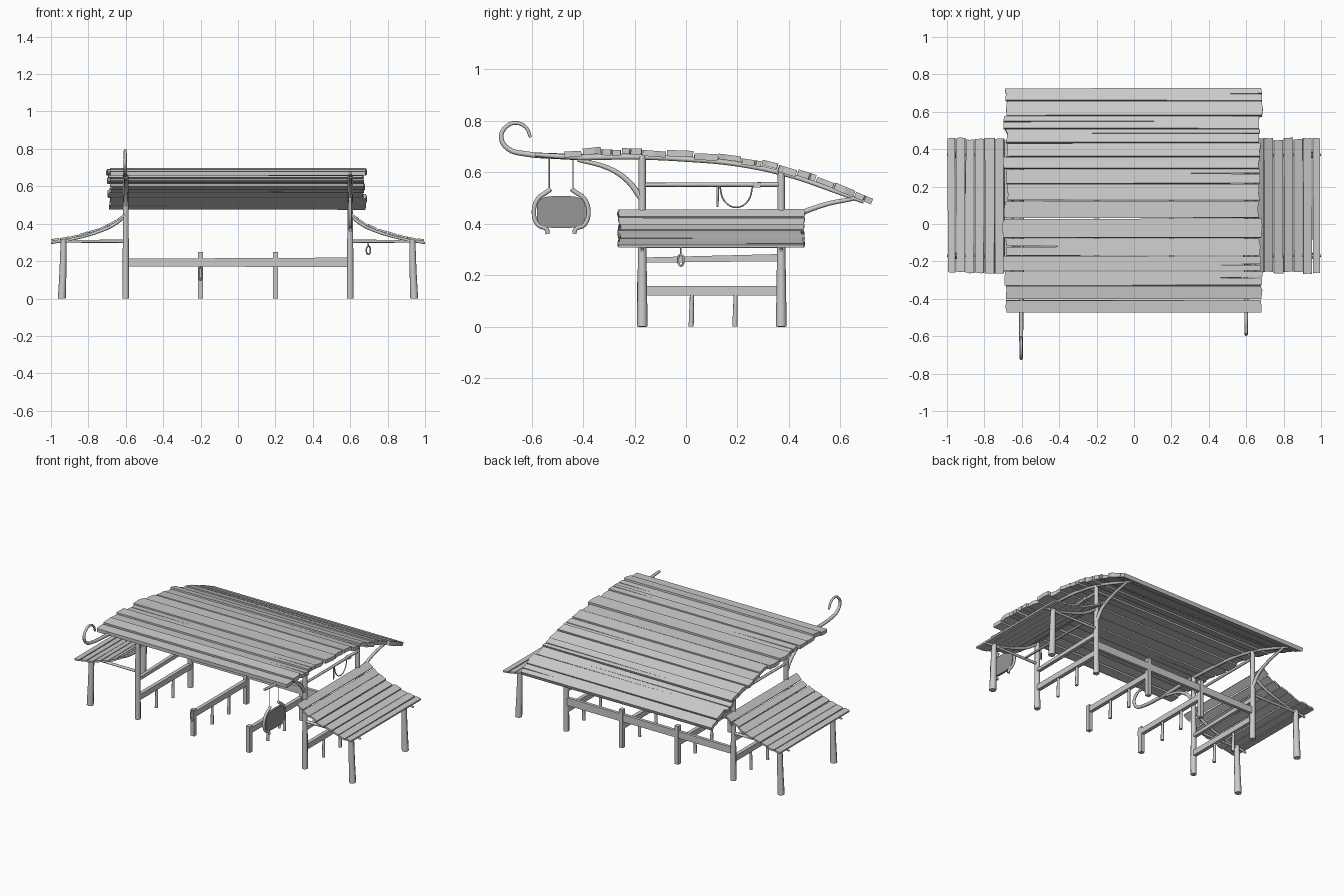
import bpy, bmesh, math, random
from mathutils import Vector

if "Cube" in bpy.data.objects:
    bpy.data.objects.remove(bpy.data.objects["Cube"])

random.seed(4)
R = random.uniform
FRONT, BACK = -0.17, 0.37


def mesh_object(name, bm):
    bmesh.ops.recalc_face_normals(bm, faces=bm.faces)
    me = bpy.data.meshes.new(name)
    bm.to_mesh(me)
    bm.free()
    ob = bpy.data.objects.new(name, me)
    bpy.context.collection.objects.link(ob)
    return ob


def tube(name, pts, radii, cyclic=False):
    """Round bar through points, tapering from radii[0] to radii[1]."""
    cu = bpy.data.curves.new(name, 'CURVE')
    cu.dimensions = '3D'
    cu.bevel_depth, cu.bevel_resolution, cu.resolution_u = 1.0, 2, 4
    cu.use_fill_caps = True
    sp = cu.splines.new('BEZIER')
    sp.bezier_points.add(len(pts) - 1)
    for i, (bp, p) in enumerate(zip(sp.bezier_points, pts)):
        bp.co = p
        t = i / max(1, len(pts) - 1)
        bp.radius = radii[0] + (radii[1] - radii[0]) * t
    for bp in sp.bezier_points:
        bp.handle_left_type = bp.handle_right_type = 'AUTO'
    sp.use_cyclic_u = cyclic
    ob = bpy.data.objects.new(name, cu)
    bpy.context.collection.objects.link(ob)
    return ob


def beam(name, a, b, width, h0, h1):
    """Rectangular rail from a to b whose height goes from h0 to h1."""
    a, b = Vector(a), Vector(b)
    side = (b - a).cross(Vector((0, 0, 1))).normalized() * width / 2
    bm = bmesh.new()
    rings = [[bm.verts.new(p + side * s + Vector((0, 0, t * h / 2)))
              for s, t in ((-1, -1), (1, -1), (1, 1), (-1, 1))] for p, h in ((a, h0), (b, h1))]
    for r in rings:
        bm.faces.new(r)
    for i in range(4):
        j = (i + 1) % 4
        bm.faces.new((rings[0][i], rings[0][j], rings[1][j], rings[1][i]))
    return mesh_object(name, bm)


def profile(table, t):
    for (a, za), (b, zb) in zip(table, table[1:]):
        if t <= b:
            return za + (zb - za) * (t - a) / (b - a)
    return table[-1][1]


def add_plank(bm, l0, l1, t0, t1, z0, z1, thick, slit, place, ragged):
    """Board with ragged ends and an optional split running in from one end."""
    g = [R(0.001, 0.004) for _ in range(4)]
    e0, e1 = l0 + R(-ragged, ragged), l1 + R(-ragged, ragged)
    mid = 0.5 + R(-0.2, 0.2)
    w = t1 - t0
    out = [(e0, g[0] / w), (e1, g[1] / w)]
    if slit > 0:
        out += [(e1, mid - 0.035), (e1 - slit, mid), (e1, mid + 0.035)]
    else:
        out += [(e1 + R(-ragged, ragged) * 0.6, mid)]
    out += [(e1 + R(-ragged, ragged) * 0.5, 1 - g[2] / w), (e0 + R(-ragged, ragged) * 0.5, 1 - g[3] / w)]
    if slit < 0:
        out += [(e0, mid + 0.035), (e0 - slit, mid), (e0, mid - 0.035)]
    else:
        out += [(e0 + R(-ragged, ragged) * 0.6, mid)]
    n = Vector((-(z1 - z0), w)).normalized() * thick
    top = [bm.verts.new(place(l, t0 + w * s, z0 + (z1 - z0) * s)) for l, s in out]
    low = [bm.verts.new(place(l, t0 + w * s - n.x, z0 + (z1 - z0) * s - n.y)) for l, s in out]
    bm.faces.new(top)
    bm.faces.new(low[::-1])
    for i in range(len(out)):
        j = (i + 1) % len(out)
        bm.faces.new((top[i], low[i], low[j], top[j]))


# Main roof of curved-down planks
roof = [(-0.48, 0.683), (-0.335, 0.692), (-0.07, 0.683), (0.13, 0.670), (0.29, 0.648),
        (0.43, 0.610), (0.56, 0.565), (0.73, 0.496)]
cuts = [-0.475, -0.405, -0.33, -0.25, -0.17, -0.075, 0.03, 0.125, 0.215, 0.295,
        0.36, 0.435, 0.51, 0.58, 0.66, 0.728]
slits = [0, 0, 0.25, 0.3, -0.45, 0, 0, 0, 0.5, 0, 0, 0.9, -1.05, 0, 0.22]
bm = bmesh.new()
for i, (a, b) in enumerate(zip(cuts, cuts[1:])):
    lift = 0.004 if i % 2 else -0.003
    add_plank(bm, -0.688, 0.675, a, b, profile(roof, a) + lift + R(-.002, .003),
              profile(roof, b) + lift + R(-.002, .003), R(0.02, 0.027), slits[i],
              lambda l, t, z: (l, t, z), 0.012)
mesh_object("main_roof_planks", bm)

# Lean-to roofs, their frames and outer posts
lean = [(0.60, 0.46), (0.676, 0.405), (0.74, 0.377), (0.81, 0.354), (0.90, 0.332), (1.0, 0.315)]
lcuts = [0.605, 0.65, 0.695, 0.745, 0.80, 0.853, 0.903, 0.953, 0.998]
for s, side in ((-1, "left"), (1, "right")):
    bm = bmesh.new()
    for a, b in zip(lcuts, lcuts[1:]):
        add_plank(bm, -0.262, 0.455, a, b, profile(lean, a) + R(-.002, .003),
                  profile(lean, b) + R(-.002, .003), 0.011, 0,
                  lambda l, t, z: (s * t, l, z), 0.007)
    mesh_object(side + "_lean_to_planks", bm)
    for y in (FRONT, BACK):
        tube(side + "_outer_post", [(s * 0.942, y, 0), (s * 0.936, y, 0.15), (s * 0.932, y, 0.32)], (0.021, 0.016))
        tube(side + "_lean_to_bar", [(s * 0.6, y, 0.306), (s * 0.985, y, 0.306)], (0.009, 0.007))
        tube(side + "_lean_to_rafter", [(s * x, y, z - 0.018) for x, z in lean], (0.009, 0.006))

# Tall posts, rafters, braces and end rails
for s, side in ((-1, "left"), (1, "right")):
    x = s * 0.6
    tube(side + "_front_post", [(x, FRONT, 0), (x, FRONT, 0.3), (x, FRONT, 0.66)], (0.018, 0.014))
    tube(side + "_back_post", [(x, BACK, 0), (x, BACK, 0.3), (x, BACK, 0.60)], (0.018, 0.014))
    tube(side + "_rafter", [(x, -0.42, 0.656), (x, -0.2, 0.659), (x, 0, 0.650), (x, 0.2, 0.631),
                            (x, 0.4, 0.588), (x, 0.55, 0.537), (x, 0.69, 0.485)], (0.011, 0.008))
    tube(side + "_front_brace", [(x, -0.175, 0.50), (x, -0.225, 0.565), (x, -0.30, 0.615),
                                 (x, -0.42, 0.648)], (0.012, 0.008))
    tube(side + "_back_brace", [(x, 0.375, 0.36), (x, 0.42, 0.42), (x, 0.52, 0.468),
                                (x, 0.65, 0.497)], (0.012, 0.008))
    tube(side + "_top_bar", [(x, FRONT, 0.551), (x, BACK, 0.552)], (0.008, 0.009))
    beam(side + "_upper_rail", (x, FRONT - 0.01, 0.258), (x, BACK, 0.268), 0.022, 0.02, 0.028)

# Eave arms: a curled one on the left, a short one for the sign on the right
tube("curled_arm", [(-0.603, y, z) for y, z in (
    (-0.38, 0.657), (-0.5, 0.662), (-0.63, 0.672), (-0.69, 0.69), (-0.718, 0.735), (-0.70, 0.775),
    (-0.662, 0.791), (-0.622, 0.774), (-0.604, 0.735))], (0.012, 0.006))
tube("sign_arm", [(0.6, -0.38, 0.656), (0.6, -0.5, 0.662), (0.6, -0.585, 0.668)], (0.011, 0.008))

# Stall dividers
for x in (-0.6, -0.2, 0.2, 0.6):
    beam("divider_rail", (x, FRONT, 0.139), (x, BACK, 0.139), 0.024, 0.036, 0.036)
    for y in (0.02, 0.19):
        tube("divider_spindle", [(x, y, 0), (x, y + 0.003, 0.125)], (0.010, 0.008))
    if abs(x) < 0.5:
        beam("front_stall_post", (x - 0.013, FRONT, 0.085), (x + 0.013, FRONT, 0.085), 0.028, 0.17, 0.17)
        beam("back_stall_post", (x - 0.013, BACK, 0.124), (x + 0.013, BACK, 0.124), 0.028, 0.248, 0.248)
beam("back_rail", (-0.6, BACK, 0.192), (0.6, BACK, 0.194), 0.02, 0.042, 0.05)

# Hanging sign: barrel-shaped plate, two scrolled brackets, two hangers
CY, CZ = -0.485, 0.445
bm = bmesh.new()
rings = []
for x in (0.593, 0.607):
    rings.append([bm.verts.new((x, CY + 0.095 * math.copysign(abs(math.cos(a)) ** 0.5, math.cos(a)),
                                CZ + 0.062 * math.copysign(abs(math.sin(a)) ** 0.6, math.sin(a))))
                  for a in (2 * math.pi * (i + 0.5) / 24 for i in range(24))])
for r in rings:
    bm.faces.new(r)
for i in range(24):
    j = (i + 1) % 24
    bm.faces.new((rings[0][i], rings[0][j], rings[1][j], rings[1][i]))
plate = mesh_object("sign_plate", bm)
dark = bpy.data.materials.new("sign_grey")
dark.diffuse_color = (0.3, 0.31, 0.31, 1)
dark.use_nodes = True
dark.node_tree.nodes["Principled BSDF"].inputs["Base Color"].default_value = dark.diffuse_color
plate.data.materials.append(dark)
for s in (-1, 1):
    tube("sign_bracket", [(0.6, CY + s * d, CZ + h) for d, h in (
        (0.04, 0.09), (0.055, 0.078), (0.09, 0.052), (0.106, 0), (0.09, -0.05),
        (0.055, -0.068), (0.052, -0.085))], (0.009, 0.008))
    tube("sign_hanger", [(0.6, CY + s * 0.046, 0.53), (0.6, CY + s * 0.046, 0.655)], (0.0025, 0.0025))

# Tack: hanging strap, slack reins, rope loops
tube("hanging_strap", [(0.6, 0.123, 0.555), (0.6, 0.123, 0.465)], (0.005, 0.004))
tube("slack_reins", [(0.6, 0.13, 0.55), (0.6, 0.15, 0.487), (0.6, 0.195, 0.463), (0.6, 0.24, 0.487),
                     (0.6, 0.26, 0.55)], (0.003, 0.003))
beam("rein_buckle", (0.6, 0.262, 0.55), (0.6, 0.29, 0.55), 0.022, 0.018, 0.018)


def rope_loop(name, x, y, z, rx, ry, rz):
    tube(name, [(x + rx * math.cos(a), y + ry * math.cos(a), z + rz * math.sin(a))
                for a in (i * math.pi / 4 for i in range(8))], (0.004, 0.004), True)


tube("lantern_cord", [(0.695, -0.02, 0.306), (0.697, -0.02, 0.278)], (0.003, 0.003))
beam("lantern_bar", (0.695, FRONT, 0.31), (0.695, BACK, 0.31), 0.01, 0.01, 0.01)
rope_loop("lantern_hook", 0.697, -0.02, 0.258, 0.011, 0.011, 0.022)
rope_loop("post_rope", -0.2, FRONT - 0.017, 0.135, 0.01, 0, 0.035)

# Turn the curves into meshes and smooth the round parts
bpy.ops.object.select_all(action='DESELECT')
curves = [o for o in bpy.context.scene.objects if o.type == 'CURVE']
for o in curves:
    o.select_set(True)
bpy.context.view_layer.objects.active = curves[0]
bpy.ops.object.convert(target='MESH')
bpy.ops.object.shade_smooth_by_angle(angle=math.radians(50))
